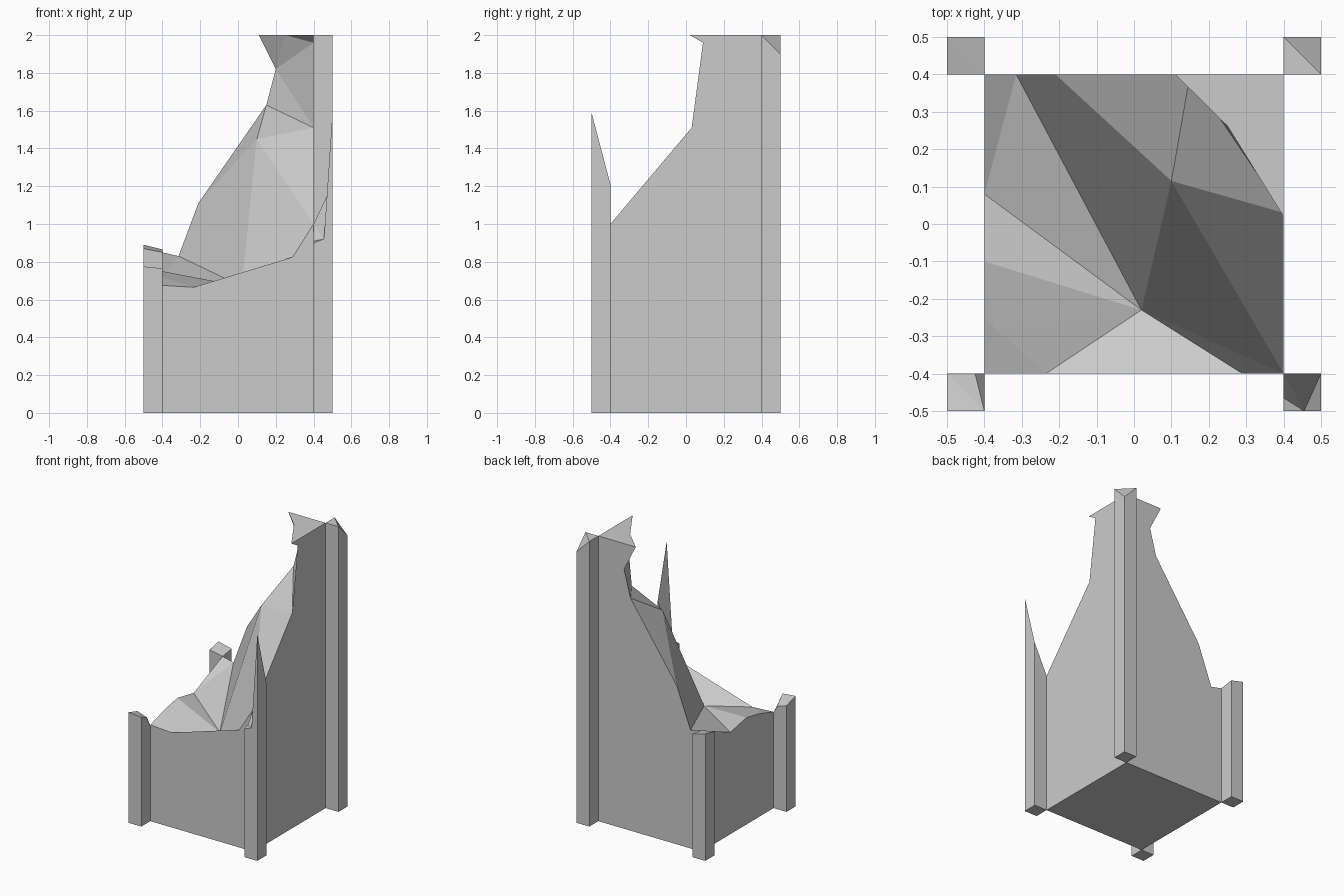
import bpy, bmesh

if "Cube" in bpy.data.objects:
    bpy.data.objects.remove(bpy.data.objects["Cube"])


def make_object(name, coords, faces):
    """Flat-shaded mesh from points and polygons, with normals made outward."""
    mesh = bpy.data.meshes.new(name)
    mesh.from_pydata(coords, [], faces)
    bm = bmesh.new()
    bm.from_mesh(mesh)
    bmesh.ops.triangulate(bm, faces=[f for f in bm.faces if len(f.verts) > 4],
                          ngon_method='EAR_CLIP')
    bmesh.ops.recalc_face_normals(bm, faces=bm.faces)
    bm.to_mesh(mesh)
    bm.free()
    obj = bpy.data.objects.new(name, mesh)
    bpy.context.collection.objects.link(obj)
    return obj


def broken_post(name, rim):
    """Straight post whose broken top is a fan from the first rim point."""
    n = len(rim)
    coords = list(rim) + [(x, y, 0) for x, y, z in rim]
    faces = [(i, (i + 1) % n, (i + 1) % n + n, i + n) for i in range(n)]
    faces += [(0, i, i + 1) for i in range(1, n - 1)]
    faces.append(tuple(range(n, 2 * n)))
    make_object(name, coords, faces)


# Broken core: named points on the footprint walls and inside the break
h = 0.4
core = {
    # base corners
    'w': (-h, -h, 0), 'x': (h, -h, 0), 'y': (h, h, 0), 'z': (-h, h, 0),
    # front rim
    'j': (-h, -h, .675), 'i': (-.235, -h, .665), 'c': (.29, -h, .825), 'd': (h, -h, 1.0),
    # right rim
    'B': (h, .03, 1.51), 'D': (h, .09, 1.96), 'F': (h, .02, 2), 'G': (h, h, 2),
    # back rim
    'E': (.11, h, 2), 'C': (.2, h, 1.82), 'A': (.15, h, 1.63),
    'b': (-.21, h, 1.11), 'a': (-.315, h, .83), 'k': (-h, h, .85),
    # left rim
    'n': (-h, .08, .715), 'm': (-h, -.1, .75), 'l': (-h, -.25, .72),
    # points inside the break
    'P': (.02, -.23, .67), 'Q': (-.375, -.275, .71),
    'R': (.1, .115, 1.45), 'T': (.25, .262, 2),
}
walls = "wxyz wxdcij xyGFDBd yzkabACEG zwjlmnk"
lower_break = "kan anP abRP bAR ARB RBd RdP Pdc Pci iPQ iQj Qjl Qlm QmP mnP"
overhang = "ABC CBD CDT CTE DFT ETFG"
index = {key: i for i, key in enumerate(core)}
polygons = [[index[ch] for ch in word]
            for word in " ".join((walls, lower_break, overhang)).split()]
make_object("broken_core", list(core.values()), polygons)

# Corner posts
broken_post("back_right_post", [
    (.5, .4, 2), (.5, .5, 1.9), (.4, .5, 2), (.4, .4, 2)])
broken_post("front_right_post", [
    (.455, -.5, .92), (.5, -.5, 1.59), (.5, -.4, 1.21),
    (.4, -.4, 1.0), (.4, -.465, .91), (.4, -.5, .9)])
broken_post("front_left_post", [
    (-.4, -.5, .765), (-.4, -.4, .67), (-.425, -.4, .72),
    (-.5, -.4, .745), (-.5, -.5, .775), (-.465, -.5, .765)])
broken_post("back_left_post", [
    (-.4, .4, .85), (-.5, .4, .87), (-.5, .5, .89), (-.4, .5, .865)])
